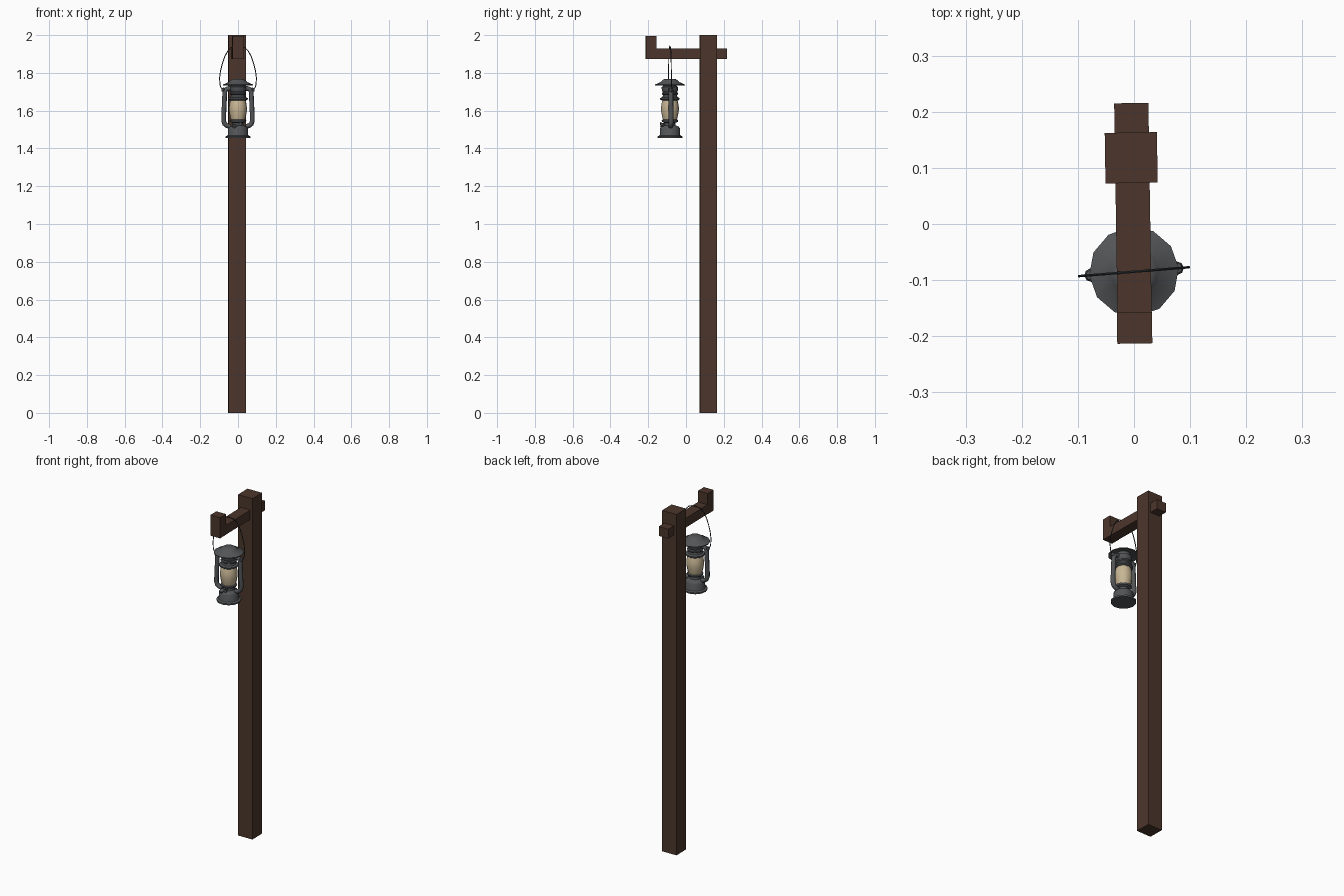
import bpy, bmesh, math
from mathutils import Matrix, Vector

if "Cube" in bpy.data.objects:
    bpy.data.objects.remove(bpy.data.objects["Cube"])


def material(name, rgb):
    m = bpy.data.materials.new(name)
    m.diffuse_color = (*rgb, 1)
    m.use_nodes = True
    m.node_tree.nodes["Principled BSDF"].inputs["Base Color"].default_value = m.diffuse_color
    return m


WOOD = material("dark_wood", (0.072, 0.037, 0.025))
METAL = material("dark_metal", (0.085, 0.09, 0.095))
GLASS = material("warm_glass", (0.58, 0.47, 0.30))
WIRE = material("wire", (0.03, 0.035, 0.04))

POST_TURN = Matrix.Rotation(math.radians(0.9), 4, 'Z')
LAMP = Matrix.Translation((0, -0.085, 0)) @ Matrix.Rotation(math.radians(4.6), 4, 'Z')


def finish(name, bm, mat, matrix, smooth=None):
    bmesh.ops.recalc_face_normals(bm, faces=bm.faces[:])
    me = bpy.data.meshes.new(name)
    bm.to_mesh(me)
    bm.free()
    me.materials.append(mat)
    ob = bpy.data.objects.new(name, me)
    bpy.context.collection.objects.link(ob)
    ob.matrix_world = matrix
    if smooth:
        bpy.ops.object.select_all(action='DESELECT')
        ob.select_set(True)
        bpy.context.view_layer.objects.active = ob
        bpy.ops.object.shade_smooth_by_angle(angle=math.radians(smooth))
    return ob


def box(name, centre, size):
    bm = bmesh.new()
    bmesh.ops.create_cube(bm, size=1)
    bmesh.ops.scale(bm, vec=size, verts=bm.verts)
    return finish(name, bm, WOOD, Matrix.Translation(centre) @ POST_TURN)


def lathe(name, profile, mat, matrix=LAMP, sides=12):
    bm = bmesh.new()
    vs = [bm.verts.new((r, 0, z)) for r, z in profile]
    es = [bm.edges.new(p) for p in zip(vs, vs[1:])]
    bmesh.ops.spin(bm, geom=vs + es, cent=(0, 0, 0), axis=(0, 0, 1),
                   angle=math.tau, steps=sides, use_merge=True)
    bmesh.ops.remove_doubles(bm, verts=bm.verts, dist=1e-5)
    return finish(name, bm, mat, matrix, 35)


def tube(name, pts, radius, mat, sides=8):
    """Round bar along a path lying in the lantern's XZ plane."""
    bm = bmesh.new()
    pts = [Vector((x, 0, z)) for x, z in pts]
    rings = []
    for i, p in enumerate(pts):
        d = (pts[min(i + 1, len(pts) - 1)] - pts[max(i - 1, 0)]).normalized()
        n = d.cross(Vector((0, 1, 0)))
        rings.append([bm.verts.new(p + radius * (n * math.cos(a) + Vector((0, 1, 0)) * math.sin(a)))
                      for a in (math.tau * k / sides for k in range(sides))])
    for a, b in zip(rings, rings[1:]):
        for k in range(sides):
            j = (k + 1) % sides
            bm.faces.new((a[k], a[j], b[j], b[k]))
    bm.faces.new(rings[0])
    bm.faces.new(rings[-1])
    return finish(name, bm, mat, LAMP, 50)


# wooden post, cross arm and raised end stop
box("post", (-0.005, 0.118, 1.0), (0.093, 0.09, 2.0))
box("cross_arm", (-0.0015, 0.0015, 1.902), (0.061, 0.428, 0.055))
box("arm_end_stop", (0.001, -0.185, 1.9345), (0.0625, 0.056, 0.121))

# fuel tank and burner
lathe("fuel_tank", [(0, 1.454), (0.066, 1.454), (0.067, 1.463), (0.056, 1.468),
                    (0.053, 1.475), (0.053, 1.506), (0.047, 1.515), (0.03, 1.522),
                    (0.028, 1.535), (0.042, 1.541), (0.044, 1.55), (0.036, 1.554),
                    (0, 1.554)], METAL)

# glass globe
lathe("glass_globe", [(0.036, 1.548), (0.042, 1.57), (0.047, 1.60), (0.047, 1.62),
                      (0.043, 1.645), (0.037, 1.664)], GLASS)

# chimney above the globe
lathe("chimney", [(0, 1.655), (0.045, 1.655), (0.052, 1.66), (0.052, 1.667),
                  (0.04, 1.672), (0.037, 1.682), (0.043, 1.687), (0.043, 1.694),
                  (0.037, 1.698), (0.043, 1.706), (0.044, 1.725), (0.036, 1.73),
                  (0.036, 1.75), (0, 1.75)], METAL)

# wide cap
lathe("cap", [(0, 1.769), (0.03, 1.767), (0.042, 1.76), (0.048, 1.752),
              (0.08, 1.738), (0.08, 1.734), (0.044, 1.743), (0, 1.743)], METAL)

# filler cap and wick knob on the front
lathe("filler_cap", [(0, 0), (0.013, 0), (0.013, 0.012), (0, 0.014)], METAL,
      LAMP @ Matrix.Translation((-0.02, -0.034, 1.512)) @ Matrix.Rotation(0.4, 4, 'X'), 8)
lathe("wick_knob", [(0, 0), (0.004, 0), (0.004, 0.022), (0.009, 0.022), (0.009, 0.028),
                    (0, 0.028)], METAL,
      LAMP @ Matrix.Translation((0.008, -0.024, 1.53)) @ Matrix.Rotation(math.pi / 2, 4, 'X'), 8)

# side tubes of the lantern frame
for s, side in ((-1, "left"), (1, "right")):
    path = [(0.03, 1.717), (0.052, 1.717), (0.064, 1.712), (0.07, 1.70), (0.071, 1.68),
            (0.076, 1.57), (0.076, 1.545), (0.071, 1.53), (0.06, 1.521), (0.04, 1.516)]
    tube(f"{side}_frame_tube", [(s * x, z) for x, z in path], 0.0125, METAL)
    lathe(f"{side}_handle_lug", [(0, -0.012), (0.009, -0.009), (0.012, 0), (0.009, 0.009), (0, 0.012)],
          METAL, LAMP @ Matrix.Translation((s * 0.077, 0, 1.71)), 8)

# wire handle looped over the arm
half = [(0.075, 1.71), (0.088, 1.716), (0.095, 1.735), (0.098, 1.77), (0.093, 1.81),
        (0.083, 1.85), (0.07, 1.887), (0.055, 1.915), (0.038, 1.933), (0.02, 1.939)]
tube("wire_handle", [(-x, z) for x, z in half] + [(0, 1.942)] + half[::-1], 0.0025, WIRE, 6)
